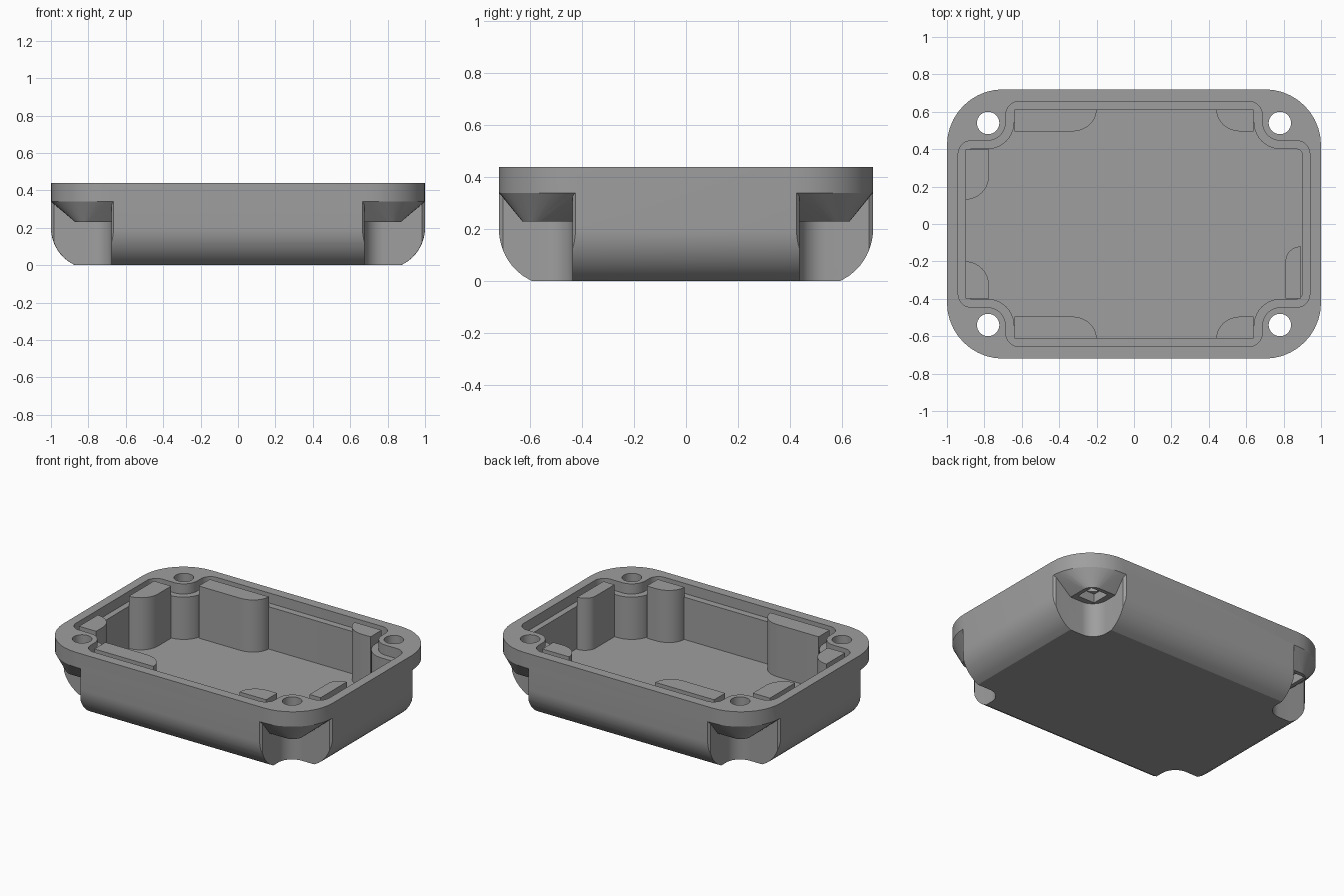
import bpy, bmesh, math
from mathutils import Vector

if "Cube" in bpy.data.objects:
    bpy.data.objects.remove(bpy.data.objects["Cube"])

grey = bpy.data.materials.new("mid_grey")
grey.diffuse_color = (0.345, 0.345, 0.345, 1)
grey.use_nodes = True
grey.node_tree.nodes["Principled BSDF"].inputs["Base Color"].default_value = grey.diffuse_color


def finish(name, bm):
    """Turn a bmesh into a named object with the grey material."""
    bmesh.ops.recalc_face_normals(bm, faces=bm.faces)
    me = bpy.data.meshes.new(name)
    bm.to_mesh(me)
    bm.free()
    me.materials.append(grey)
    ob = bpy.data.objects.new(name, me)
    bpy.context.collection.objects.link(ob)
    return ob


def loft(name, rings):
    """Skin a stack of (outline, z) rings and cap both ends."""
    bm = bmesh.new()
    loops = [[bm.verts.new((x, y, z)) for x, y in pts] for pts, z in rings]
    n = len(loops[0])
    for a, b in zip(loops, loops[1:]):
        for i in range(n):
            j = (i + 1) % n
            bm.faces.new((a[i], a[j], b[j], b[i]))
    bm.faces.new(loops[0][::-1])
    bm.faces.new(loops[-1])
    return finish(name, bm)


def prism(name, pts, z0, z1):
    return loft(name, [(pts, z0), (pts, z1)])


def rounded(corners, seg=10):
    """Polygon with circular fillets; corners are (x, y, radius)."""
    out = []
    for i, (x, y, r) in enumerate(corners):
        p = Vector((x, y))
        if r == 0:
            out.append((x, y))
            continue
        a = (Vector(corners[i - 1][:2]) - p).normalized() * r
        b = (Vector(corners[(i + 1) % len(corners)][:2]) - p).normalized() * r
        c = p + a + b          # right-angled corners only
        for k in range(seg + 1):
            t = k / seg * math.pi / 2
            q = c - b * math.cos(t) - a * math.sin(t)
            out.append((q.x, q.y))
    return out


def box_outline(hx, hy, r):
    return rounded([(hx, hy, r), (-hx, hy, r), (-hx, -hy, r), (hx, -hy, r)])


def cross_outline(hx, hy, nx, ny, r, rn):
    """Rectangle with a rounded notch around each screw corner."""
    q = [(hx, ny, r), (nx, ny, rn), (nx, hy, r)]
    mx = [(-x, y, a) for x, y, a in q[::-1]]
    low = [(-x, -y, a) for x, y, a in q]
    lowr = [(x, -y, a) for x, y, a in q[::-1]]
    return rounded(q + mx + low + lowr)


def boolean(target, tool, op='DIFFERENCE'):
    m = target.modifiers.new("cut", 'BOOLEAN')
    m.object, m.operation, m.solver = tool, op, 'EXACT'
    bpy.context.view_layer.objects.active = target
    bpy.ops.object.modifier_apply(modifier=m.name)
    bpy.data.objects.remove(tool)


# Housing: straight walls rolling under into the flat base
R, Z0 = 0.221, 0.2
rings = []
for k in range(11):
    z = Z0 * k / 10
    d = R - math.sqrt(R * R - (Z0 - z) ** 2)
    rings.append((box_outline(1 - d, 0.72 - d, 0.3 - d), z))
rings.append((box_outline(1, 0.72, 0.3), 0.44))
housing = loft("housing", rings)

# Gasket ledge and main cavity
FLOOR = 0.088
boolean(housing, prism("ledge_cutter", cross_outline(0.94, 0.655, 0.685, 0.445, 0.07, 0.1), 0.372, 0.6))
boolean(housing, prism("cavity_cutter", cross_outline(0.9, 0.61, 0.64, 0.4, 0.03, 0.145), FLOOR, 0.5))

HX, HY = 0.78, 0.54    # screw positions
for sx in (-1, 1):
    for sy in (-1, 1):
        def place(pts):
            return [(sx * x, sy * y) for x, y in pts]

        # Pocket under each corner with chamfered mouth, leaving a flared screw boss
        inner = rounded([(0.677, 0.437, 0.103), (1.2, 0.437, 0), (1.2, 0.9, 0), (0.677, 0.9, 0)])[:11]
        mouth = [(0.985, 0.437), (1.0, 0.425), (1.2, 0.425), (1.2, 0.9), (0.665, 0.9),
                 (0.665, 0.72), (0.677, 0.705)]
        pocket = prism("pocket_cutter", place(inner + mouth), -0.1, 0.34)
        foot = rounded([(HX - 0.13, HY - 0.13, 0), (HX + 0.09, HY - 0.13, 0),
                        (HX + 0.09, HY + 0.09, 0.07), (HX - 0.13, HY + 0.09, 0)])
        flare = rounded([(0.6, 0.36, 0), (1.0, 0.36, 0), (1.0, 0.72, 0.3), (0.6, 0.72, 0)])
        grow = [(f[0] + (f[0] - b[0]) * 0.1, f[1] + (f[1] - b[1]) * 0.1) for b, f in zip(foot, flare)]
        boss = loft("boss", [(place(foot), 0.23), (place(grow), 0.351)])
        boolean(pocket, boss)
        boolean(housing, pocket)

        # Screw hole and square nut recess
        ring = [(HX + 0.06 * math.cos(t * math.pi / 16), HY + 0.06 * math.sin(t * math.pi / 16))
                for t in range(32)]
        boolean(housing, prism("hole_cutter", place(ring), 0.1, 0.6))
        nut = [(HX + a * 0.064, HY + b * 0.064) for a, b in ((-1, -1), (1, -1), (1, 1), (-1, 1))]
        boolean(housing, prism("nut_cutter", place(nut), 0.1, 0.29))


# Inner support posts: a straight block along a wall with one rounded end
def post(name, start, end, wall, inner, curve, along_x):
    s = 1 if end > start else -1
    pts = [(start, wall), (start, inner)]
    for k in range(11):
        t = k / 10 * math.pi / 2
        pts.append((end - s * curve * (1 - math.sin(t)), wall + (inner - wall) * math.cos(t)))
    if not along_x:
        pts = [(b, a) for a, b in pts]
    return prism(name, pts, FLOOR - 0.005, 0.438)


parts = [housing]
for side, sy in (("front", -1), ("back", 1)):
    parts.append(post(side + "_long_post", -0.638, -0.2, sy * 0.612, sy * 0.495, 0.13, True))
    parts.append(post(side + "_short_post", 0.638, 0.44, sy * 0.612, sy * 0.495, 0.13, True))
parts.append(post("left_back_post", 0.398, 0.13, -0.902, -0.775, 0.13, False))
parts.append(post("left_front_post", -0.398, -0.2, -0.902, -0.775, 0.13, False))
parts.append(post("right_front_post", -0.398, -0.12, 0.892, 0.81, 0.08, False))

# Smooth the curves, keep the hard edges
for ob in parts:
    bpy.ops.object.select_all(action='DESELECT')
    ob.select_set(True)
    bpy.context.view_layer.objects.active = ob
    bpy.ops.object.shade_smooth_by_angle(angle=math.radians(25))
